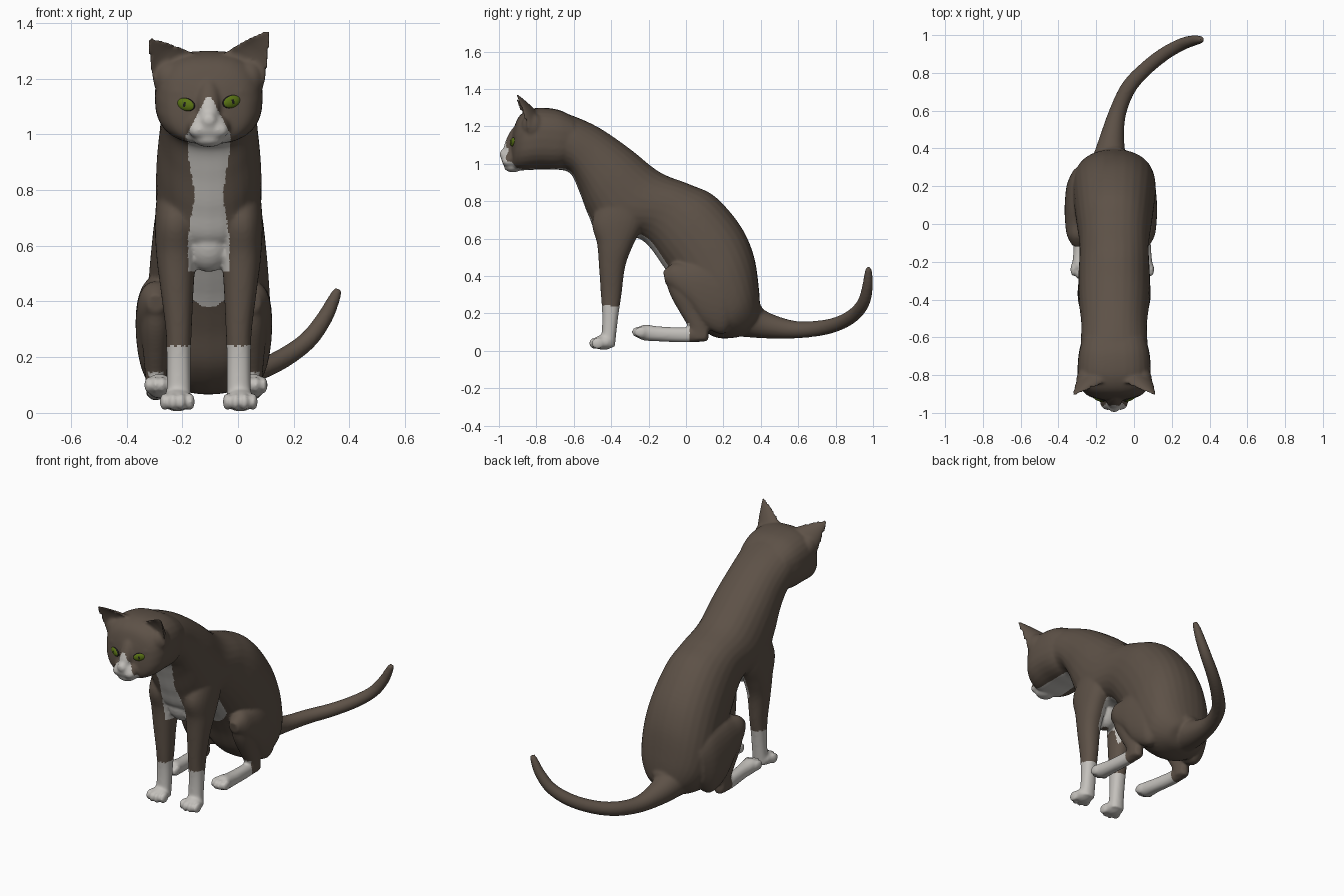
import bpy, bmesh
from math import sin, cos, pi, copysign
from mathutils import Vector, Matrix
from mathutils.bvhtree import BVHTree

cube = bpy.data.objects.get("Cube")
if cube:
    bpy.data.objects.remove(cube)

CX = -0.105  # middle plane of the body


def material(name, rgb):
    m = bpy.data.materials.new(name)
    m.use_nodes = True
    m.diffuse_color = (*rgb, 1)
    bsdf = next(n for n in m.node_tree.nodes if n.type == 'BSDF_PRINCIPLED')
    bsdf.inputs["Base Color"].default_value = (*rgb, 1)
    bsdf.inputs["Roughness"].default_value = 0.8
    return m


BROWN = material("brown fur", (0.11, 0.083, 0.063))
WHITE = material("white fur", (0.55, 0.53, 0.50))
GREEN = material("eye green", (0.10, 0.17, 0.007))
BLACK = material("pupil black", (0.012, 0.011, 0.01))


def spline(rows, k=6):
    """Catmull-Rom interpolation of station rows."""
    out = []
    for i in range(len(rows) - 1):
        a, b, c, d = (rows[max(0, min(len(rows) - 1, i + j))] for j in (-1, 0, 1, 2))
        for s in range(k):
            t = s / k
            out.append([0.5 * (2 * q + (r - p) * t + (2 * p - 5 * q + 4 * r - w) * t * t
                               + (3 * q - p - 3 * r + w) * t ** 3)
                        for p, q, r, w in zip(a, b, c, d)])
    return out + [list(rows[-1])]


def bridge(bm, loops):
    """Skin a list of vertex loops and cap the ends."""
    n = len(loops[0])
    for p, q in zip(loops, loops[1:]):
        for i in range(n):
            bm.faces.new((p[i - 1], p[i], q[i], q[i - 1]))
    bm.faces.new(loops[0][::-1])
    bm.faces.new(loops[-1])


def tube(bm, rings, n=28, power=0.9):
    """Skin (centre, half axis, half axis) rings."""
    loops = []
    for c, u, v in rings:
        loop = []
        for i in range(n):
            a = 2 * pi * i / n
            x, y = (copysign(abs(f) ** power, f) for f in (cos(a), sin(a)))
            loop.append(bm.verts.new(c + u * x + v * y))
        loops.append(loop)
    bridge(bm, loops)


def loft(bm, rows, power=0.9):
    """Rows: upper (y, z), lower (y, z), x offset, half width."""
    rings = []
    for ya, za, yb, zb, x, w in spline(rows):
        a, b = Vector((0, ya, za)), Vector((0, yb, zb))
        rings.append(((a + b) / 2 + Vector((CX + x, 0, 0)), Vector((w, 0, 0)), (a - b) / 2))
    tube(bm, rings, power=power)


def ball(bm, pos, size, rot=0):
    m = (Matrix.Translation((CX + pos[0], pos[1], pos[2])) @ Matrix.Rotation(rot, 4, 'X')
         @ Matrix.Diagonal((*size, 1)))
    bmesh.ops.create_uvsphere(bm, u_segments=20, v_segments=12, radius=1, matrix=m)


def finish(bm, name, mats):
    bmesh.ops.recalc_face_normals(bm, faces=bm.faces[:])
    me = bpy.data.meshes.new(name)
    bm.to_mesh(me)
    bm.free()
    for m in mats:
        me.materials.append(m)
    ob = bpy.data.objects.new(name, me)
    bpy.context.scene.collection.objects.link(ob)
    for p in me.polygons:
        p.use_smooth = True
    return ob


bm = bmesh.new()
# trunk from neck to rump
loft(bm, [(-.70, 1.285, -.70, .97, 0, .18), (-.60, 1.255, -.62, .95, 0, .176),
          (-.46, 1.19, -.57, .85, 0, .175), (-.30, 1.08, -.52, .72, 0, .187),
          (-.14, .955, -.45, .60, 0, .19), (.02, .89, -.25, .60, 0, .183),
          (.155, .825, -.12, .45, 0, .2), (.29, .67, -.03, .30, 0, .215),
          (.362, .51, .04, .16, 0, .22), (.39, .33, .15, .075, 0, .195),
          (.395, .2, .26, .07, 0, .12), (.38, .17, .32, .09, 0, .04)])
ball(bm, (0, -.385, .62), (.09, .085, .115))
ball(bm, (0, .385, .215), (.06, .025, .035))
# skull
loft(bm, [(-.935, 1.13, -.935, 1.05, 0, .03), (-.92, 1.19, -.93, 1.00, 0, .09),
          (-.895, 1.25, -.91, .97, 0, .148), (-.85, 1.285, -.86, .965, 0, .184),
          (-.78, 1.3, -.78, .97, 0, .194), (-.68, 1.288, -.68, .97, 0, .187),
          (-.6, 1.25, -.6, 1.0, 0, .165)], power=0.77)
# muzzle, chin, nose and nose ridge
ball(bm, (0, -.925, 1.025), (.078, .062, .055))
ball(bm, (0, -.925, .982), (.055, .048, .028))
ball(bm, (0, -.972, 1.05), (.03, .025, .03))
ball(bm, (0, -.935, 1.11), (.04, .032, .1), -0.35)

for s, hip, foot in ((-1, .19, .178), (1, .155, .158)):
    # whisker pad and brow
    ball(bm, (s * .035, -.95, 1.015), (.038, .035, .03))
    ball(bm, (s * .09, -.89, 1.15), (.055, .03, .025))
    # front leg
    loft(bm, [(-.42, .88, -.2, .88, s * .1, .075), (-.5, .70, -.22, .70, s * .115, .078),
              (-.475, .57, -.285, .56, s * .117, .071), (-.465, .45, -.325, .45, s * .114, .06),
              (-.455, .3, -.345, .3, s * .108, .047), (-.448, .2, -.36, .2, s * .108, .043),
              (-.45, .1, -.372, .1, s * .108, .043), (-.46, .03, -.38, .02, s * .11, .045)])
    # front paw with toes
    ball(bm, (s * .113, -.44, .045), (.055, .06, .04))
    for k in (-1.5, -.5, .5, 1.5):
        ball(bm, (s * .113 + k * .031, -.493 + abs(k) * .014, .04), (.0165, .034, .032))
    # thigh
    loft(bm, [(.30, .40, .27, .16, s * (hip - .025), .05), (.22, .47, .2, .09, s * (hip - .01), .07),
              (.1, .49, .1, .13, s * hip, .072), (0, .475, .03, .22, s * hip, .07),
              (-.07, .467, -.05, .3, s * hip, .06), (-.122, .425, -.11, .36, s * hip, .03)])
    # shin
    loft(bm, [(-.115, .4, .08, .42, s * hip, .055), (-.085, .3, .1, .3, s * hip, .055),
              (-.03, .2, .1, .22, s * hip, .045), (.01, .13, .12, .13, s * hip, .038),
              (.03, .06, .12, .06, s * hip, .034)])
    # hind foot with toes
    loft(bm, [(.11, .13, .11, .05, s * hip, .033), (0, .125, 0, .045, s * hip, .034),
              (-.14, .13, -.14, .05, s * foot, .038), (-.22, .14, -.22, .055, s * foot, .045),
              (-.25, .125, -.25, .065, s * foot, .04)])
    for k in (-1.5, -.5, .5, 1.5):
        ball(bm, (s * foot + k * .026, -.262 + abs(k) * .014, .1), (.0145, .036, .03))
    # ear: crescent section tapering to a tip, on a rounded root
    ball(bm, (s * .145, -.82, 1.2), (.055, .06, .07))
    base = Vector((CX + s * .11, -.835, 1.215))
    tip = Vector((CX + s * .215, -.912, 1.36 + s * .015))
    axis = (tip - base).normalized()
    back = Vector((s * .1, 1, .1))
    back = (back - axis * back.dot(axis)).normalized()
    side = axis.cross(back)
    loops = []
    for k in range(11):
        t = k / 10
        w = .092 * (1 - t ** 1.2) + .008
        loop = []
        for i in range(24):
            a = 2 * pi * i / 24
            f = sin(a) if sin(a) > 0 else -sin(a) * (.1 + .3 * min(1, t * 2))
            loop.append(bm.verts.new(base.lerp(tip, t) + side * w * cos(a) + back * w * .65 * f))
        loops.append(loop)
    bridge(bm, loops)

# tail
path = spline([(-.13, .32, .17, .1), (-.12, .43, .135, .07), (-.09, .58, .113, .047),
               (-.03, .72, .122, .041), (.06, .82, .148, .038), (.16, .90, .195, .036),
               (.25, .95, .26, .033), (.31, .97, .34, .029), (.345, .975, .41, .022),
               (.36, .975, .445, .014)])
rings = []
for i, p in enumerate(path):
    a, b = path[max(0, i - 1)], path[min(len(path) - 1, i + 1)]
    t = (Vector(b[:3]) - Vector(a[:3])).normalized()
    u = t.cross(Vector((0, 0, 1))).normalized()
    rings.append((Vector(p[:3]), u * p[3], t.cross(u) * p[3]))
tube(bm, rings, power=1)

# fuse every body part into one smooth skin
raw = finish(bm, "cat_body", [])
rem = raw.modifiers.new("fuse", 'REMESH')
rem.mode = 'VOXEL'
rem.voxel_size = 0.008
soft = raw.modifiers.new("soften", 'SMOOTH')
soft.factor = 0.5
soft.iterations = 7
bpy.context.view_layer.update()
skin = bpy.data.meshes.new_from_object(raw.evaluated_get(bpy.context.evaluated_depsgraph_get()))
raw.modifiers.clear()
raw.data = skin
skin.materials.clear()
skin.materials.append(BROWN)
skin.materials.append(WHITE)


def is_white(c, n):
    d, y, z = abs(c.x - CX), c.y, c.z
    paws = (z < .24 and y < -.3) or (z < .145 and y < .02 and d > .11)
    muzzle = y < -.89 and z < 1.135 and d < min(.08, .008 + .52 * (1.135 - z))
    bib = (y < -.35 and .51 < z < .985 and d < min(.074, .05 + .16 * abs(z - .78))
           and (n.y < -.15 or n.z < -.3))
    belly = -.36 < y < -.06 and .38 + 8 * d * d < z < .68 and d < .1 and n.z < -.1
    return paws or muzzle or bib or belly


for p in skin.polygons:
    p.use_smooth = True
    p.material_index = int(is_white(p.center, p.normal))

# eyes: flattened balls set into the face, with slit pupil and dark rim
tree = BVHTree.FromPolygons([v.co for v in skin.vertices], [p.vertices[:] for p in skin.polygons])
for s, name in ((-1, "right_eye"), (1, "left_eye")):
    x, z = CX + s * .082, 1.112 + s * .005
    hit = tree.ray_cast(Vector((x, -2, z)), Vector((0, 1, 0)))[0]
    bm = bmesh.new()
    bmesh.ops.create_uvsphere(bm, u_segments=48, v_segments=32, radius=1)
    for f in bm.faces:
        c = f.calc_center_median()
        rim = c.x ** 2 + c.z ** 2 > .84
        pupil = (c.x / .12) ** 2 + (c.z / .45) ** 2 < 1
        f.material_index = int(rim or pupil)
    turn = Matrix.Rotation(s * .42, 4, 'Z') @ Matrix.Rotation(-s * .25, 4, 'Y')
    bm.transform(Matrix.Translation(hit + Vector((0, .003, 0))) @ turn
                 @ Matrix.Diagonal((.036, .014, .023, 1)))
    finish(bm, name, [GREEN, BLACK])
